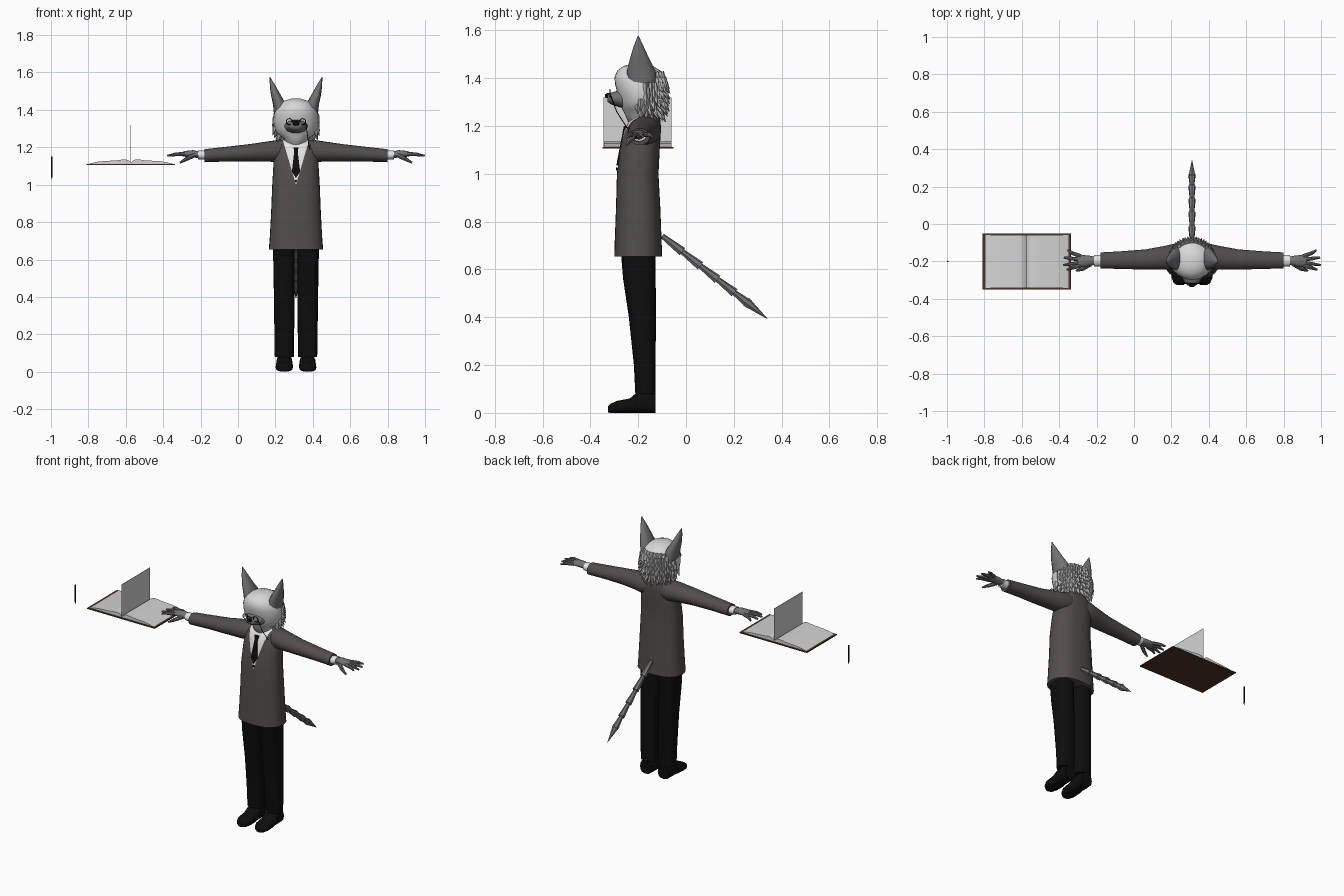
import bpy, bmesh, math, random
from mathutils import Vector, Matrix

if "Cube" in bpy.data.objects:
    bpy.data.objects.remove(bpy.data.objects["Cube"])

random.seed(4)
CX = 0.31  # centre line of the figure


def mat(name, *c):
    m = bpy.data.materials.new(name)
    m.diffuse_color = (*c, 1)
    m.use_nodes = True
    m.node_tree.nodes["Principled BSDF"].inputs["Base Color"].default_value = m.diffuse_color
    return m


JACKET = mat("jacket grey", .085, .075, .072)
BLACK = mat("trouser black", .004, .004, .004)
WHITE = mat("shirt white", .78, .78, .78)
FUR = mat("light fur", .68, .68, .68)
RUFF = mat("ruff fur", .42, .42, .42)
GREY = mat("dark fur", .17, .17, .17)
PAPER = mat("paper", .66, .66, .66)
COVER = mat("cover brown", .075, .035, .025)


def finish(name, bm, mats, mirror=False, x=CX, angle=40):
    bmesh.ops.recalc_face_normals(bm, faces=bm.faces)
    me = bpy.data.meshes.new(name)
    bm.to_mesh(me)
    bm.free()
    for m in mats:
        me.materials.append(m)
    if angle:
        me.shade_smooth()
        me.set_sharp_from_angle(angle=math.radians(angle))
    ob = bpy.data.objects.new(name, me)
    ob.location.x = x
    bpy.context.collection.objects.link(ob)
    if mirror:
        ob.modifiers.new("mirror", 'MIRROR').use_mirror_merge = False
    return ob


def loft(sections, axis='z', n=24, power=2.0):
    """Sections: position on axis, two centre coordinates, two radii."""
    bm = bmesh.new()
    rings = []
    for t, c1, c2, r1, r2 in sections:
        ring = []
        for i in range(n):
            a = 2 * math.pi * i / n
            ca, sa = math.cos(a), math.sin(a)
            u = c1 + r1 * math.copysign(abs(ca) ** (2 / power), ca)
            v = c2 + r2 * math.copysign(abs(sa) ** (2 / power), sa)
            ring.append(bm.verts.new({'z': (u, v, t), 'x': (t, u, v), 'y': (u, t, v)}[axis]))
        rings.append(ring)
    for a, b in zip(rings, rings[1:]):
        for i in range(n):
            j = (i + 1) % n
            bm.faces.new((a[i], a[j], b[j], b[i]))
    bm.faces.new(rings[0])
    bm.faces.new(rings[-1])
    return bm


def cones(items, n=6):
    """Tapered rods from p0 to p1 with end radii r0 and r1."""
    bm = bmesh.new()
    for p0, p1, r0, r1 in items:
        p0, p1 = Vector(p0), Vector(p1)
        d = p1 - p0
        m = Matrix.Translation((p0 + p1) / 2) @ d.to_track_quat('Z', 'Y').to_matrix().to_4x4()
        bmesh.ops.create_cone(bm, cap_ends=True, segments=n, radius1=r0, radius2=r1,
                              depth=d.length, matrix=m)
    return bm


def extrude_outline(pts, y0, y1):
    """Prism from an x-z outline; y0 may be a function of z."""
    bm = bmesh.new()
    f = y0 if callable(y0) else (lambda z: y0)
    g = y1 if callable(y1) else (lambda z: y1)
    a = [bm.verts.new((x, f(z), z)) for x, z in pts]
    b = [bm.verts.new((x, g(z), z)) for x, z in pts]
    bm.faces.new(a)
    bm.faces.new(b)
    for i in range(len(pts)):
        j = (i + 1) % len(pts)
        bm.faces.new((a[i], a[j], b[j], b[i]))
    return bm


# Jacket body, with the shirt cut into the front as a V
bm = loft([(.655, 0, -.20, .145, .10), (.72, 0, -.20, .14, .098), (.85, 0, -.20, .133, .093),
           (1.0, 0, -.202, .127, .087), (1.1, 0, -.193, .121, .083), (1.18, 0, -.182, .116, .077),
           (1.22, 0, -.172, .10, .066), (1.25, 0, -.16, .06, .045)], n=32, power=2.4)
slope = .065 / .22
for s in (-1, 1):
    bmesh.ops.bisect_plane(bm, geom=bm.verts[:] + bm.edges[:] + bm.faces[:],
                           plane_co=(0, 0, 1.0), plane_no=(s, 0, -slope))
for f in bm.faces:
    c = f.calc_center_median()
    if c.y < -.19 and c.z > 1.0 and abs(c.x) < (c.z - 1.0) * slope:
        f.material_index = 1
finish("jacket", bm, [JACKET, WHITE], angle=50)

# Tie and button lie on the chest
chest = lambda z: -.289 + max(0, z - 1.0) * .19
finish("tie", extrude_outline([(-.013, 1.2), (.013, 1.2), (.01, 1.172), (.022, 1.07), (0, 1.035),
                               (-.022, 1.07), (-.01, 1.172)],
                              lambda z: chest(z) - .009, lambda z: chest(z) + .01), [BLACK], angle=0)
finish("button", cones([((0, -.285, 1.02), (0, -.293, 1.02), .006, .006)], 10), [BLACK])

# Sleeves, cuffs and hands
finish("sleeve", loft([(.03, -.165, 1.185, .05, .055), (.09, -.172, 1.18, .068, .06),
                       (.14, -.18, 1.178, .064, .055), (.25, -.19, 1.171, .054, .046),
                       (.38, -.193, 1.163, .047, .039), (.49, -.195, 1.155, .043, .035)], 'x'),
       [JACKET], True)
finish("cuff", loft([(.48, -.196, 1.157, .031, .024), (.525, -.196, 1.16, .03, .024)], 'x', 16),
       [WHITE], True)
finish("palm", loft([(.515, -.196, 1.16, .02, .017), (.55, -.197, 1.165, .028, .02),
                     (.59, -.198, 1.165, .033, .016), (.612, -.198, 1.163, .028, .01)], 'x', 12),
       [GREY], True, angle=60)
fingers = []
for y, dy, end in ((-.172, .032, .665), (-.19, .01, .685), (-.207, -.012, .688), (-.223, -.022, .67)):
    mid = (.64, y + dy * .5, 1.163)
    fingers += [((.595, y, 1.164), mid, .011, .01), (mid, (end, y + dy, 1.155), .01, .005)]
fingers += [((.545, -.215, 1.158), (.585, -.24, 1.138), .013, .011),
            ((.585, -.24, 1.138), (.62, -.25, 1.118), .011, .005)]
finish("fingers", cones(fingers, 8), [GREY], True)

# Trousers and shoes
finish("trouser_leg", loft([(.08, .0625, -.17, .051, .042), (.2, .0625, -.173, .053, .045),
                            (.4, .063, -.182, .055, .057), (.56, .064, -.195, .057, .068),
                            (.68, .065, -.2, .058, .073)], power=2.5), [BLACK], True)
finish("shoe", loft([(-.128, .062, .04, .038, .04), (-.16, .062, .046, .043, .046),
                     (-.205, .062, .043, .043, .043), (-.235, .062, .03, .046, .03),
                     (-.29, .063, .025, .046, .025), (-.316, .063, .019, .034, .019),
                     (-.327, .063, .014, .016, .012)], 'y', 20, 2.6), [BLACK], True)

# Tail of stacked flared tufts
start, end = Vector((0, -.10, .74)), Vector((0, .345, .39))
cuts = [0, .17, .34, .5, .66, .8]
tufts = [(start.lerp(end, a), start.lerp(end, b + .02), .011, .02) for a, b in zip(cuts, cuts[1:])]
tufts.append((start.lerp(end, .79), end, .021, 0))
finish("tail", cones(tufts, 7), [GREY], angle=0)

# Head with neck
head = [(1.19, 0, -.18, .05, .052), (1.25, 0, -.188, .066, .068), (1.268, 0, -.185, .098, .08),
        (1.30, 0, -.185, .116, .093), (1.34, 0, -.188, .121, .10), (1.375, 0, -.192, .119, .105),
        (1.405, 0, -.195, .109, .104), (1.432, 0, -.197, .088, .09), (1.45, 0, -.2, .06, .063),
        (1.46, 0, -.2, .025, .03)]
finish("head", loft(head, n=28), [FUR], angle=70)

# Muzzle and nose
finish("muzzle", loft([(-.25, 0, 1.315, .07, .045), (-.29, 0, 1.314, .052, .032),
                       (-.315, 0, 1.315, .038, .024), (-.328, 0, 1.317, .022, .016)], 'y', 16),
       [GREY], angle=60)
finish("nose", loft([(-.315, 0, 1.328, .014, .008), (-.328, 0, 1.327, .018, .012),
                     (-.338, 0, 1.326, .01, .007)], 'y', 10), [BLACK], angle=70)

# Ears
finish("ear", loft([(1.38, .078, -.185, .04, .062), (1.43, .088, -.187, .035, .06),
                    (1.48, .108, -.194, .026, .041), (1.53, .125, -.198, .015, .022),
                    (1.577, .14, -.2, .001, .002)], n=12), [GREY], True, angle=60)

# Ruff of fur tufts over the back of the head and the cheeks
tufts = []
for row in range(8):
    z = 1.265 + row * .022
    k = max(i for i in range(len(head)) if head[i][0] <= z)
    a, b = head[k], head[k + 1]
    w = (z - a[0]) / (b[0] - a[0])
    yc, rx, ry = [a[i] + (b[i] - a[i]) * w for i in (2, 3, 4)]
    lim = 100 if row < 3 else 78
    count = 13
    for i in range(count):
        phi = math.radians(-lim + 2 * lim * (i + .5 * (row % 2)) / (count - .5))
        out = Vector((math.sin(phi), math.cos(phi), 0))
        p = Vector((out.x * rx * .93, yc + out.y * ry * .93, z))
        flare = .016 + .014 * max(0, out.y)
        tip = p + out * flare + Vector((0, 0, -random.uniform(.035, .052)))
        tufts.append((p, tip, .017, 0))
finish("fur_ruff", cones(tufts, 4), [RUFF], angle=0)

# Spectacles with bridge and cord
for s, side in ((-1, "left"), (1, "right")):
    bpy.ops.mesh.primitive_torus_add(major_segments=20, minor_segments=6, major_radius=.016,
                                     minor_radius=.0025, location=(CX + s * .036, -.318, 1.337),
                                     rotation=(math.pi / 2, 0, 0))
    rim = bpy.context.object
    rim.name = side + "_spectacle_rim"
    rim.data.materials.append(BLACK)
finish("bridge_and_cord", cones([((-.02, -.318, 1.341), (.02, -.318, 1.341), .0025, .0025),
                                 ((.052, -.318, 1.335), (.062, -.29, 1.26), .002, .002),
                                 ((.062, -.29, 1.26), (.072, -.245, 1.19), .002, .002)]), [BLACK])

# Open book: cover, curved page blocks and one upright leaf
BX = -.573
finish("book_cover", extrude_outline([(-.236, 1.106), (.236, 1.106), (.236, 1.112), (-.236, 1.112)],
                                     -.35, -.052), [COVER], x=BX, angle=0)
half = [(0, 1.118), (.015, 1.132), (.035, 1.136), (.08, 1.13), (.15, 1.126), (.19, 1.121),
        (.222, 1.112)]
outline = half + [(-x, z) for x, z in half[:0:-1]]
finish("book_pages", extrude_outline(outline, -.342, -.06), [PAPER], x=BX, angle=35)
finish("upright_leaf", extrude_outline([(-.001, 1.115), (.001, 1.115), (.001, 1.32), (-.001, 1.32)],
                                       -.345, -.06), [PAPER], x=BX, angle=0)

# Pen
finish("pen", cones([((0, -.2, 1.045), (0, -.2, 1.15), .004, .004),
                     ((0, -.2, 1.045), (0, -.2, 1.03), .004, .001)], 8), [BLACK], x=-.996)
